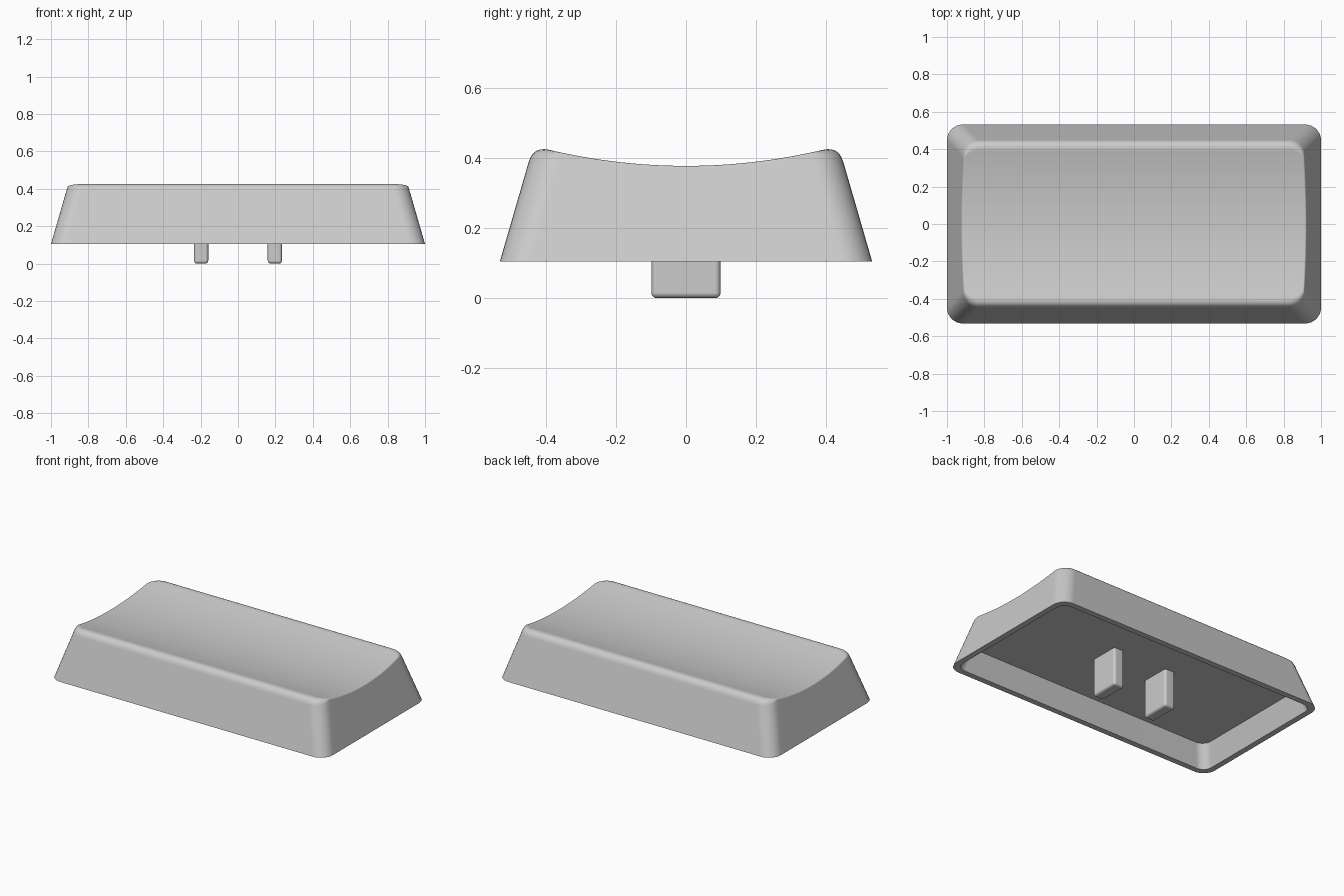
import bpy, bmesh, math
from mathutils import Vector

cube = bpy.data.objects.get("Cube")
if cube:
    bpy.data.objects.remove(cube, do_unlink=True)

HALF_X, HALF_Y, CORNER = 1.0, 0.532, 0.085
BASE_Z, CEILING_Z, TAPER, WALL = 0.105, 0.25, 0.29, 0.038

grey = bpy.data.materials.new("light_grey")
grey.use_nodes = True
grey.diffuse_color = (0.6, 0.6, 0.6, 1)
grey.node_tree.nodes["Principled BSDF"].inputs["Base Color"].default_value = (0.6, 0.6, 0.6, 1)


def finish(bm, name):
    bmesh.ops.recalc_face_normals(bm, faces=bm.faces)
    mesh = bpy.data.meshes.new(name)
    bm.to_mesh(mesh)
    bm.free()
    mesh.materials.append(grey)
    obj = bpy.data.objects.new(name, mesh)
    bpy.context.collection.objects.link(obj)
    bpy.ops.object.select_all(action='DESELECT')
    obj.select_set(True)
    bpy.context.view_layer.objects.active = obj
    bpy.ops.object.shade_smooth_by_angle(angle=math.radians(35))
    weighted = obj.modifiers.new("even_shading", 'WEIGHTED_NORMAL')
    weighted.keep_sharp = True
    return obj


def outline(inset, radius=CORNER, arc=8, side=24):
    """Rounded rectangle as (point, normal) pairs, mirrored left to right."""
    cx, cy = HALF_X - inset - radius, HALF_Y - inset - radius
    right = []
    for k in range(arc + 1):
        a = math.radians(-90 + 90 * k / arc)
        n = Vector((math.cos(a), math.sin(a), 0))
        right.append((Vector((cx, -cy, 0)) + n * radius, n))
    for k in range(1, side):
        right.append((Vector((cx + radius, cy * (2 * k / side - 1), 0)), Vector((1, 0, 0))))
    for p, n in reversed(right[:arc + 1]):
        right.append((Vector((p.x, -p.y, 0)), Vector((n.x, -n.y, 0))))
    left = [(Vector((-p.x, p.y, 0)), Vector((-n.x, n.y, 0))) for p, n in reversed(right)]
    return right + left


def dish(y):
    return 0.378 + 0.3 * y * y


def wall_point(i, z):
    p = outline(TAPER * (z - BASE_Z))[i][0]
    p.z = z
    return p


def flat_ring(inset, radius, z):
    return [p + Vector((0, 0, z)) for p, n in outline(inset, radius)]


# Outer wall and rounded lip, broad at front and back, fine at the sides
STEPS = 6
count = len(outline(0))
lip = [[] for _ in range(STEPS + 1)]
for i, (_, n) in enumerate(outline(0)):
    z = 0.4
    for _ in range(6):
        z = dish(wall_point(i, z).y)
    size = 0.008 + 0.038 * abs(n.y)
    low, edge = wall_point(i, z - size), wall_point(i, z)
    top = edge - n * size
    top.z = dish(top.y)
    for s in range(STEPS + 1):
        t = s / STEPS
        lip[s].append(low * (1 - t) ** 2 + edge * 2 * t * (1 - t) + top * t * t)

# Hollow underside, followed by the outside from bottom to top
inner_r = CORNER - WALL * 0.6
rings = [flat_ring(WALL + TAPER * (CEILING_Z - BASE_Z), inner_r, CEILING_Z),
         flat_ring(WALL, inner_r, BASE_Z),
         flat_ring(0, CORNER, BASE_Z)] + lip
bm = bmesh.new()
loops = [[bm.verts.new(p) for p in ring] for ring in rings]
for a, b in zip(loops, loops[1:]):
    for i in range(count):
        j = (i + 1) % count
        bm.faces.new((a[i], a[j], b[j], b[i]))
bm.faces.new(loops[0])

# Dished top, spanned from side to side
top = loops[-1]
for i in range(count // 2 - 1):
    bm.faces.new((top[i], top[i + 1], top[count - 2 - i], top[count - 1 - i]))
finish(bm, "cap_shell")

# Two mounting pegs
for side, name in ((-1, "right_peg"), (1, "left_peg")):
    bm = bmesh.new()
    bmesh.ops.create_cube(bm, size=1)
    height = CEILING_Z + 0.02
    bmesh.ops.scale(bm, vec=(0.076, 0.198, height), verts=bm.verts)
    bmesh.ops.translate(bm, vec=(side * 0.197, 0, height / 2), verts=bm.verts)
    bmesh.ops.bevel(bm, geom=bm.edges[:], offset=0.016, segments=4,
                    profile=0.5, affect='EDGES')
    finish(bm, name)
